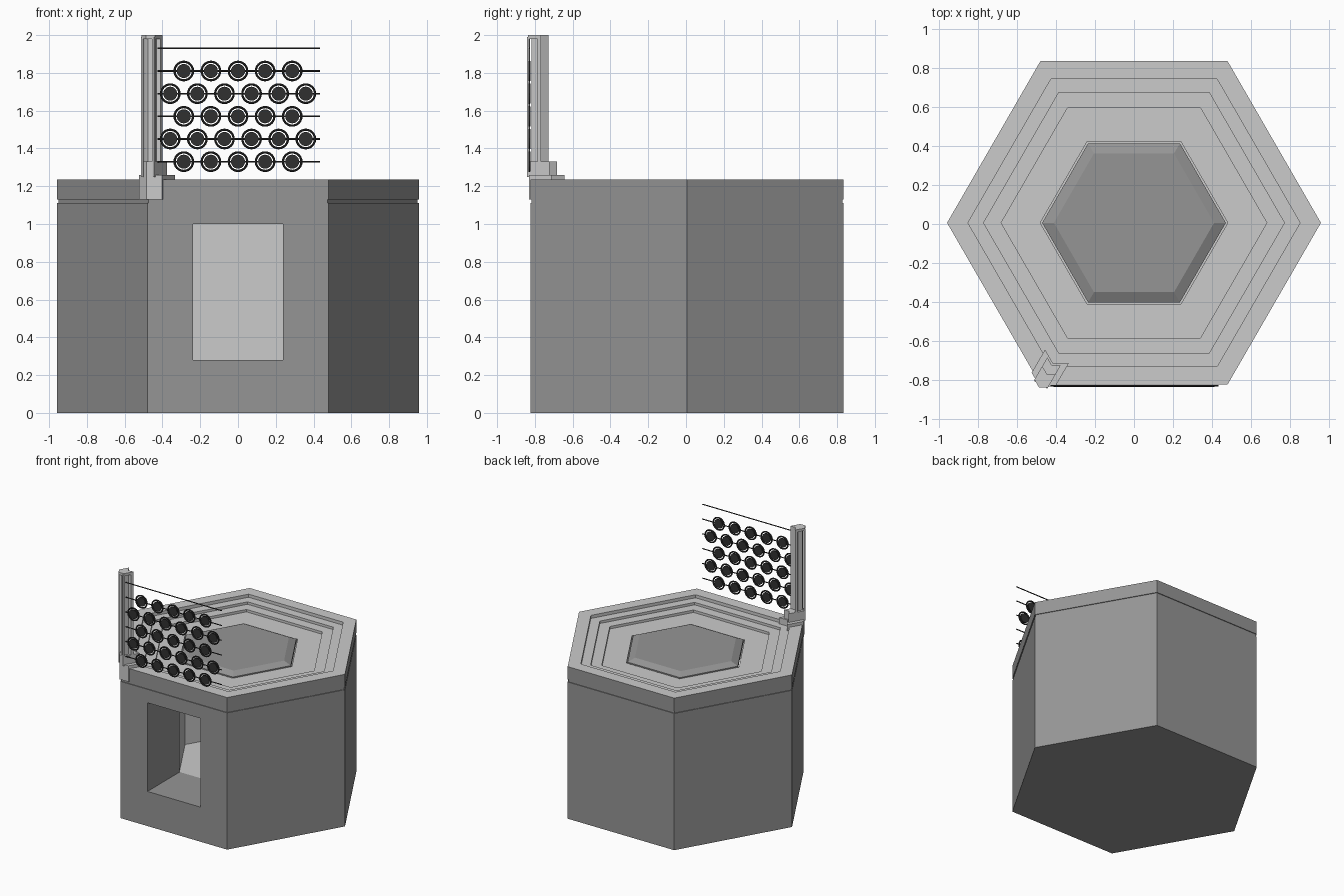
import bpy, bmesh, math
from mathutils import Vector

if "Cube" in bpy.data.objects:
    bpy.data.objects.remove(bpy.data.objects["Cube"])

CY = 0.006            # hexagon centre in y


def material(name, g):
    m = bpy.data.materials.new(name)
    m.diffuse_color = (g, g, g, 1)
    m.use_nodes = True
    m.node_tree.nodes["Principled BSDF"].inputs["Base Color"].default_value = m.diffuse_color
    return m


LIGHT, DARK, BLACK = material("light_grey", 0.8), material("dark_grey", 0.3), material("near_black", 0.03)


def make(name, bm, mats=()):
    bmesh.ops.recalc_face_normals(bm, faces=bm.faces[:])
    me = bpy.data.meshes.new(name)
    bm.to_mesh(me)
    bm.free()
    for m in mats:
        me.materials.append(m)
    ob = bpy.data.objects.new(name, me)
    bpy.context.collection.objects.link(ob)
    return ob


def hex_loft(profile):
    """Six-sided loft through (radius, z) rings, capped at both ends."""
    bm = bmesh.new()
    rings = [[bm.verts.new((r * math.cos(k * math.pi / 3), CY + r * math.sin(k * math.pi / 3), z))
              for k in range(6)] for r, z in profile]
    for a, b in zip(rings, rings[1:]):
        for k in range(6):
            j = (k + 1) % 6
            bm.faces.new((a[k], a[j], b[j], b[k]))
    bm.faces.new(rings[0])
    bm.faces.new(rings[-1])
    return bm


# hexagonal body: base groove, stepped top basin and central shaft
R = 0.957
bm = hex_loft([(R, 0), (R, 1.11), (0.95, 1.11), (0.95, 1.13), (R, 1.13), (R, 1.235),
               (0.85, 1.235), (0.85, 1.21), (0.77, 1.21), (0.77, 1.19), (0.68, 1.19),
               (0.68, 1.17), (0.48, 1.17), (0.48, 0.28)])
for f in bm.faces:
    if all(Vector((v.co.x, v.co.y - CY)).length > 0.9 for v in f.verts) or f.calc_center_median().z < 0.01:
        f.material_index = 1
    if abs(f.calc_center_median().z - 1.235) < 1e-4:
        f.material_index = 0
body = make("body", bm, (LIGHT, DARK))

# doorway tunnel from the front face into the shaft
bm = bmesh.new()
bmesh.ops.create_cube(bm, size=1)
for v in bm.verts:
    v.co = (v.co.x * 0.474, -0.62 + v.co.y * 0.6, 0.641 + v.co.z * 0.72)
for f in bm.faces:
    f.material_index = 1
cutter = make("doorway_cutter", bm, (LIGHT, DARK))
cutter.hide_render = True
mod = body.modifiers.new("doorway", 'BOOLEAN')
mod.operation, mod.solver, mod.object = 'DIFFERENCE', 'EXACT', cutter
bpy.context.view_layer.objects.active = body
bpy.ops.object.modifier_apply(modifier=mod.name)
bpy.data.objects.remove(cutter)

# dark cover over the shaft
make("shaft_cover", hex_loft([(0.47, 1.15), (0.47, 1.175), (0.41, 1.2)]), (DARK,))

# corner post: u points to the hexagon centre, v across
CORNER = Vector((-R / 2, CY - R * math.sqrt(3) / 2))
U, V = Vector((0.5, math.sqrt(3) / 2)), Vector((math.sqrt(3) / 2, -0.5))


def prism(name, uv, z0, z1):
    bm = bmesh.new()
    rings = []
    for z in (z0, z1):
        rings.append([bm.verts.new((*(CORNER + U * u + V * v), z)) for u, v in uv])
    n = len(uv)
    for k in range(n):
        j = (k + 1) % n
        bm.faces.new((rings[0][k], rings[0][j], rings[1][j], rings[1][k]))
    bm.faces.new(rings[0])
    bm.faces.new(rings[1])
    return make(name, bm, (LIGHT,))


def chevron(name, outer, inner, w, z0, z1):
    d = w / math.sqrt(3)
    prism(name, [(outer, 0), (outer + d, w), (inner + d, w), (inner, 0),
                 (inner + d, -w), (outer + d, -w)], z0, z1)


chevron("post_foot", -0.01, 0.127, 0.07, 1.13, 1.26)
chevron("post_collar", -0.01, 0.115, 0.04, 1.25, 1.33)
chevron("post_core", 0.005, 0.064, 0.022, 1.3, 1.99)
chevron("post_inner_flange", 0.042, 0.064, 0.04, 1.3, 1.99)
chevron("post_cap", -0.016, 0.064, 0.04, 1.98, 2.0)
for side, name in ((-1, "left"), (1, "right")):
    s = side * 0.034
    prism("post_rail_" + name, [(0.0, s - 0.006), (0.0, s + 0.006), (0.014, s + 0.006), (0.014, s - 0.006)],
          1.25, 1.99)

# railing screen: horizontal wires carrying staggered rings with discs
YP = -0.829


def rod(name, p, length, r, axis, segs):
    rot = (0, math.pi / 2, 0) if axis == 'X' else (math.pi / 2, 0, 0)
    bpy.ops.mesh.primitive_cylinder_add(vertices=segs, radius=r, depth=length, location=p, rotation=rot)
    ob = bpy.context.object
    ob.name = name
    ob.data.materials.append(BLACK)
    return ob


for row in range(6):
    z = 1.33 + 0.12 * row
    rod("screen_wire", (0.003, YP, z), 0.86, 0.004, 'X', 8)
    if row == 5:
        continue
    n = 5 + row % 2
    for i in range(n):
        p = ((i - (n - 1) / 2) * 0.1435, YP, z)
        rod("screen_disc", p, 0.01, 0.037, 'Y', 24)
        bpy.ops.mesh.primitive_torus_add(major_segments=24, minor_segments=8, major_radius=0.049,
                                         minor_radius=0.006, location=p, rotation=(math.pi / 2, 0, 0))
        ring = bpy.context.object
        ring.name = "screen_ring"
        ring.data.materials.append(BLACK)
        bpy.ops.object.shade_smooth_by_angle()
